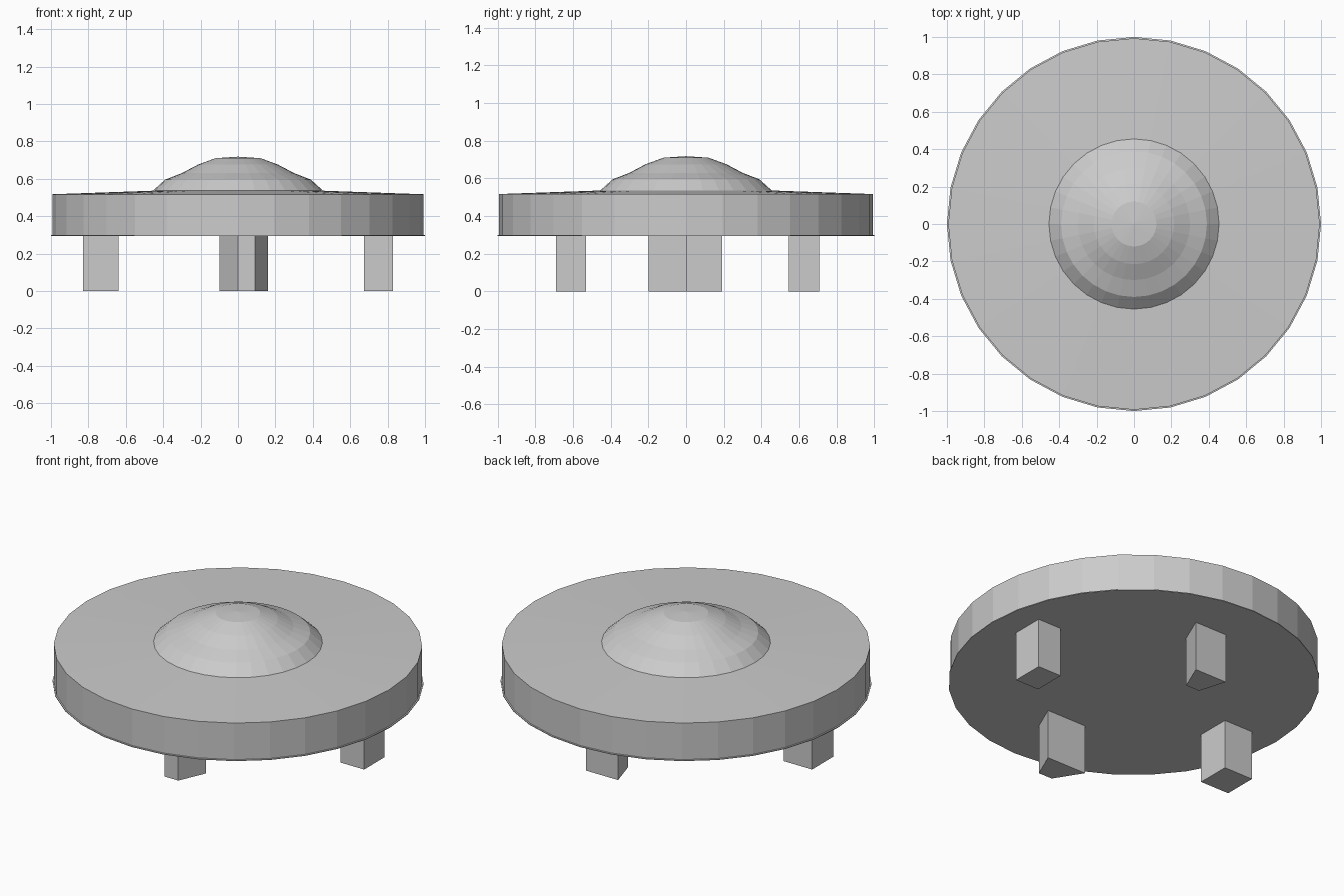
import bpy, bmesh
from math import sin, cos, tau

if "Cube" in bpy.data.objects:
    bpy.data.objects.remove(bpy.data.objects["Cube"])


def make_object(name, bm):
    bmesh.ops.recalc_face_normals(bm, faces=bm.faces)
    mesh = bpy.data.meshes.new(name)
    bm.to_mesh(mesh)
    bm.free()
    obj = bpy.data.objects.new(name, mesh)
    bpy.context.collection.objects.link(obj)
    return obj


def lathe(name, profile, sides=32):
    """Revolve (radius, z) points around z; radius 0 becomes a pole."""
    bm = bmesh.new()
    rings = []
    for r, z in profile:
        if r == 0:
            rings.append([bm.verts.new((0, 0, z))] * sides)
        else:
            rings.append([bm.verts.new((r * cos(tau * i / sides), r * sin(tau * i / sides), z))
                          for i in range(sides)])
    for a, b in zip(rings, rings[1:]):
        for i in range(sides):
            j = (i + 1) % sides
            bm.faces.new(list(dict.fromkeys((a[i], a[j], b[j], b[i]))))
    return make_object(name, bm)


def leg(name, outline, top=0.30):
    """Extrude a four-cornered footprint up to the underside."""
    bm = bmesh.new()
    face = bm.faces.new([bm.verts.new((x, y, 0)) for x, y in outline])
    ext = bmesh.ops.extrude_face_region(bm, geom=[face], use_keep_orig=True)
    for v in ext["geom"]:
        if isinstance(v, bmesh.types.BMVert):
            v.co.z = top
    return make_object(name, bm)


# Round body: flat underside with thin lip, upright rim, gently rising top, stepped dome
lathe("body", [
    (0, 0.294), (1.0, 0.294), (1.0, 0.299), (0.993, 0.30), (0.993, 0.517),
    (0.455, 0.536), (0.39, 0.595), (0.30, 0.63), (0.215, 0.675),
    (0.12, 0.71), (0, 0.718)])

# Four short legs: block-shaped at the sides, wedge-shaped at front and back
leg("right_leg", [(0.675, 0), (0.83, 0), (0.83, 0.19), (0.675, 0.19)])
leg("left_leg", [(-0.83, -0.20), (-0.64, -0.20), (-0.64, 0), (-0.83, 0)])
leg("front_leg", [(0, -0.69), (0.09, -0.69), (0.16, -0.53), (-0.10, -0.53)])
leg("back_leg", [(0, 0.545), (0.09, 0.545), (0.16, 0.71), (-0.05, 0.71)])
